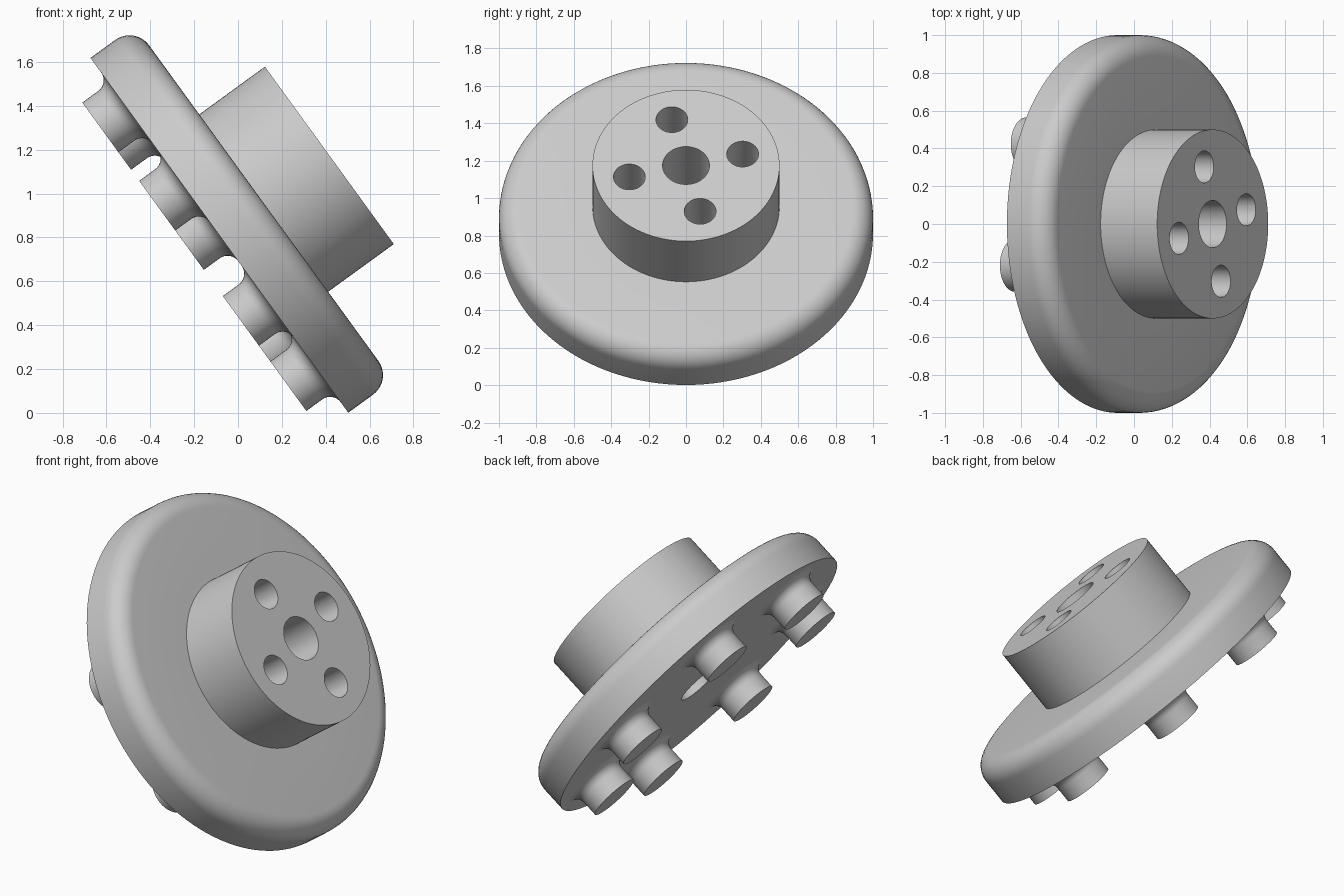
import bpy, bmesh, math
from mathutils import Matrix

if "Cube" in bpy.data.objects:
    bpy.data.objects.remove(bpy.data.objects["Cube"])

TILT = math.radians(54)
PLACE = Matrix.Translation((-0.085, 0, 0.81)) @ Matrix.Rotation(TILT, 4, 'Y')

grey = bpy.data.materials.new("light_grey")
grey.diffuse_color = (0.6, 0.6, 0.6, 1)
grey.use_nodes = True
grey.node_tree.nodes["Principled BSDF"].inputs["Base Color"].default_value = grey.diffuse_color


def arc(cx, cz, r, a0, a1, n=10):
    """Points on an arc in the (radius, height) plane, angles in degrees."""
    angles = [math.radians(a0 + (a1 - a0) * i / n) for i in range(n + 1)]
    return [(cx + r * math.cos(a), cz + r * math.sin(a)) for a in angles]


def lathe(name, profile, segments, closed=False):
    """Spin a profile round the z axis; points on the axis become poles."""
    bm = bmesh.new()
    verts = [bm.verts.new((r, 0, z)) for r, z in profile]
    pairs = list(zip(verts, verts[1:]))
    if closed:
        pairs.append((verts[-1], verts[0]))
    edges = [bm.edges.new(p) for p in pairs]
    bmesh.ops.spin(bm, geom=verts + edges, cent=(0, 0, 0), axis=(0, 0, 1),
                   angle=2 * math.pi, steps=segments, use_duplicate=False)
    bmesh.ops.remove_doubles(bm, verts=bm.verts, dist=1e-5)
    bmesh.ops.recalc_face_normals(bm, faces=bm.faces)
    mesh = bpy.data.meshes.new(name)
    bm.to_mesh(mesh)
    bm.free()
    mesh.materials.append(grey)
    obj = bpy.data.objects.new(name, mesh)
    bpy.context.collection.objects.link(obj)
    return obj


def select_only(obj):
    bpy.ops.object.select_all(action='DESELECT')
    obj.select_set(True)
    bpy.context.view_layer.objects.active = obj


# Flange with rounded front rim, hub and central through-bore
body_profile = ([(0.125, 0), (1.0, 0)] + arc(0.89, 0.14, 0.11, 0, 90)
                + [(0.5, 0.25), (0.5, 0.62), (0.125, 0.62)])
body = lathe("flange_and_hub", body_profile, 128, closed=True)

# Four blind holes in the hub face
for i in range(4):
    a = math.radians(-14 + 90 * i)
    cutter = lathe("hole_cutter", [(0, 0.245), (0.085, 0.245), (0.085, 0.7), (0, 0.7)], 48)
    cutter.hide_render = True
    cutter.data.transform(Matrix.Translation((-0.312 * math.cos(a), 0.312 * math.sin(a), 0)))
    mod = body.modifiers.new("hole", 'BOOLEAN')
    mod.operation = 'DIFFERENCE'
    mod.solver = 'EXACT'
    mod.object = cutter
    select_only(body)
    bpy.ops.object.modifier_apply(modifier=mod.name)
    bpy.data.objects.remove(cutter)

# Seven pegs on the back, each with a filleted base
parts = [body]
peg_profile = ([(0, 0.02), (0.2, 0.02)] + arc(0.2, -0.06, 0.06, 90, 180, 8)
               + [(0.14, -0.15), (0, -0.15)])
for i in range(7):
    a = math.radians(-17 + 360 / 7 * i)
    peg = lathe(f"peg_{i + 1}", peg_profile, 48)
    peg.data.transform(Matrix.Translation((-0.75 * math.cos(a), 0.75 * math.sin(a), 0)))
    parts.append(peg)

# Tilt everything into place and smooth the round walls
for obj in parts:
    obj.matrix_world = PLACE
    select_only(obj)
    bpy.ops.object.shade_smooth_by_angle(angle=math.radians(30))
